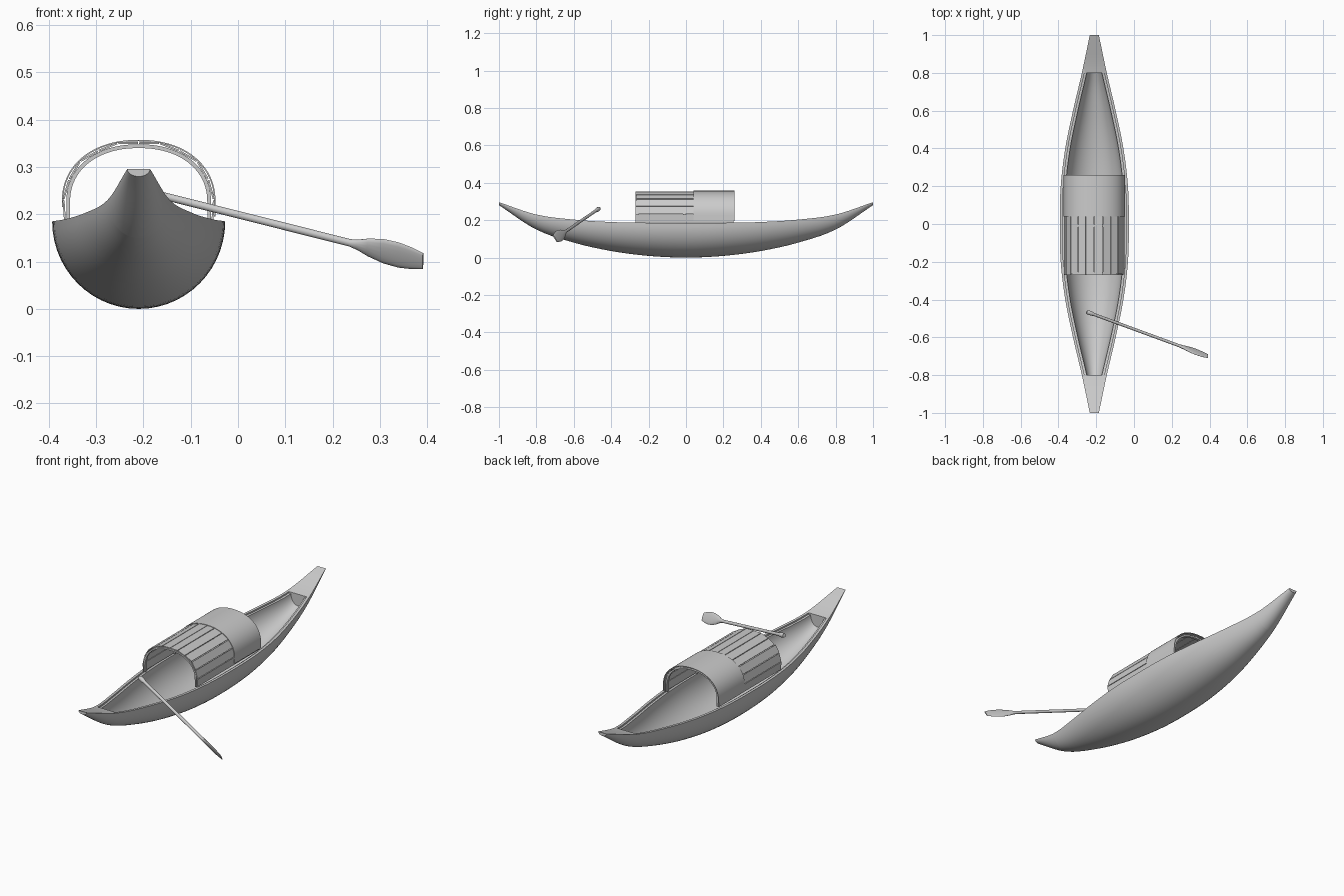
import bpy, bmesh, math, random
from mathutils import Vector

if "Cube" in bpy.data.objects:
    bpy.data.objects.remove(bpy.data.objects["Cube"])

random.seed(4)
CX = -0.21  # boat centreline


def finish(bm, name, angle=35):
    bmesh.ops.recalc_face_normals(bm, faces=bm.faces)
    me = bpy.data.meshes.new(name)
    bm.to_mesh(me)
    bm.free()
    ob = bpy.data.objects.new(name, me)
    bpy.context.collection.objects.link(ob)
    bpy.ops.object.select_all(action='DESELECT')
    ob.select_set(True)
    bpy.context.view_layer.objects.active = ob
    bpy.ops.object.shade_smooth_by_angle(angle=math.radians(angle))
    return ob


def loft(bm, rings):
    loops = [[bm.verts.new(p) for p in r] for r in rings]
    n = len(loops[0])
    for a, b in zip(loops, loops[1:]):
        for i in range(n):
            j = (i + 1) % n
            bm.faces.new((a[i], a[j], b[j], b[i]))
    bm.faces.new(loops[0][::-1])
    bm.faces.new(loops[-1])


def curve(vals, t):
    # Catmull-Rom through values spaced 0.2 apart, mirrored at midship
    s = min(abs(t) / 0.2, len(vals) - 1.0001)
    i = int(s)
    f = s - i
    p1, p2 = vals[i], vals[i + 1]
    p0 = vals[i - 1] if i else vals[1]
    p3 = vals[i + 2] if i + 2 < len(vals) else 2 * p2 - p1
    return 0.5 * (2 * p1 + (p2 - p0) * f + (2 * p0 - 5 * p1 + 4 * p2 - p3) * f * f
                  + (3 * p1 - p0 - 3 * p2 + p3) * f ** 3)


# Hull: outer skin, stepped gunwale, hollow well and end decks in one loft
HALF = [0.183, 0.178, 0.154, 0.113, 0.066, 0.024]
SHEER = [0.185, 0.186, 0.190, 0.203, 0.230, 0.296]
KEEL = [0.0, 0.009, 0.035, 0.080, 0.150, 0.280]
N = 28


def section(y, well):
    w, s, k = (curve(c, y) for c in (HALF, SHEER, KEEL))
    angles = [math.pi * i / N for i in range(N + 1)]
    pts = [(-w * math.cos(a), s - (s - k) * math.sin(a)) for a in angles]
    if well:
        rim, wi, d = w - 0.014, w - 0.026, 0.008
        pts += [(rim, s), (rim, s - d)]
        pts += [(wi * math.cos(a), s - d - (s - d - k - 0.018) * math.sin(a)) for a in angles]
        pts += [(-rim, s - d), (-rim, s)]
    else:
        r, q = w * 0.79, w * 0.61
        pts += [(r, s), (r * 0.95, s)]
        pts += [(q * math.cos(a), s) for a in angles]
        pts += [(-r * 0.95, s), (-r, s)]
    return [(CX + x, y, z) for x, z in pts]


bm = bmesh.new()
deck = [0.8 + 0.025 * i for i in range(9)]
rings = [section(-y, False) for y in reversed(deck)]
rings += [section(-0.8 + 1.6 * i / 40, True) for i in range(41)]
rings += [section(y, False) for y in deck]
loft(bm, rings)
finish(bm, "hull", 40)


# Canopy arch: short straight legs and a rounded top
def arch(off, left_z=0.187, right_z=0.187, n=48):
    pts = [(CX - 0.149 - off, left_z)]
    for i in range(n + 1):
        a = math.pi * i / n
        c, s = math.cos(a), math.sin(a)
        x = -math.copysign(abs(c) ** 0.92, c) * (0.149 + off)
        pts.append((CX + x, 0.226 + s ** 0.92 * (0.118 + off)))
    return pts + [(CX + 0.149 + off, right_z)]


def band(name, inner, thick, y0, y1, lz=0.187, rz=0.187):
    a, b = arch(inner, lz, rz), arch(inner + thick, lz, rz)
    bm = bmesh.new()
    ring = lambda y: [[Vector((p[0], y, p[1])) for p in pr] for pr in zip(a, b)]
    rows = [[bm.verts.new(v) for v in (f[0], f[1], g[1], g[0])]
            for f, g in zip(ring(y0), ring(y1))]
    for r, s in zip(rows, rows[1:]):
        for i in range(4):
            j = (i + 1) % 4
            bm.faces.new((r[i], r[j], s[j], s[i]))
    bm.faces.new(rows[0])
    bm.faces.new(rows[-1])
    finish(bm, name)


# Ribs under the canopy
for i, y in enumerate((-0.262, -0.01, 0.243)):
    band(f"canopy_rib_{i + 1}", -0.004, 0.008, y - 0.007, y + 0.007)

# Overlapping slats running along the canopy
path = [Vector(p) for p in arch(0.005)]
dist = [0.0]
for a, b in zip(path, path[1:]):
    dist.append(dist[-1] + (b - a).length)


def along(d):
    d = min(max(d, 0), dist[-1])
    for i in range(len(path) - 1):
        if d <= dist[i + 1] + 1e-9:
            return path[i].lerp(path[i + 1], (d - dist[i]) / (dist[i + 1] - dist[i]))


bm = bmesh.new()
COUNT = 12
step = dist[-1] / COUNT
for i in range(COUNT):
    p, q = along(i * step + 0.001), along((i + 1) * step - 0.001)
    t = (q - p).normalized()
    nrm = Vector((-t.y, t.x))
    lift = 0.003 * (i % 2)
    quad = [p + nrm * lift, q + nrm * (0.003 - lift),
            q + nrm * (0.007 - lift), p + nrm * (0.004 + lift)]
    y0, y1 = -0.27 + random.uniform(0, 0.005), 0.25 + random.uniform(0, 0.004)
    loft(bm, [[(v.x, y, v.y) for v in quad] for y in (y0, y1)])
finish(bm, "canopy_slats", 20)

# Sheet covering the rear part of the canopy
band("canopy_cover", 0.0105, 0.003, 0.04, 0.26, 0.215, 0.195)

# Paddle: round shaft easing into a flat blade
start, end = Vector((-0.25, -0.465, 0.262)), Vector((0.391, -0.70, 0.101))
axis = (end - start).normalized()
wide = Vector((0, -0.5, 0.85))
wide = (wide - axis * wide.dot(axis)).normalized()
thin = axis.cross(wide)
PROFILE = [(0, .009, .009), (.01, .0115, .0115), (.04, .0115, .0115), (.06, .008, .008),
           (.76, .008, .008), (.785, .012, .008), (.82, .022, .007), (.87, .030, .006),
           (.92, .031, .005), (.96, .027, .004), (1, .020, .003)]
bm = bmesh.new()
rings = []
for t, w, h in PROFILE:
    c = start.lerp(end, t)
    rings.append([c + wide * w * math.cos(a) + thin * h * math.sin(a)
                  for a in (2 * math.pi * k / 16 for k in range(16))])
loft(bm, rings)
finish(bm, "paddle", 40)
